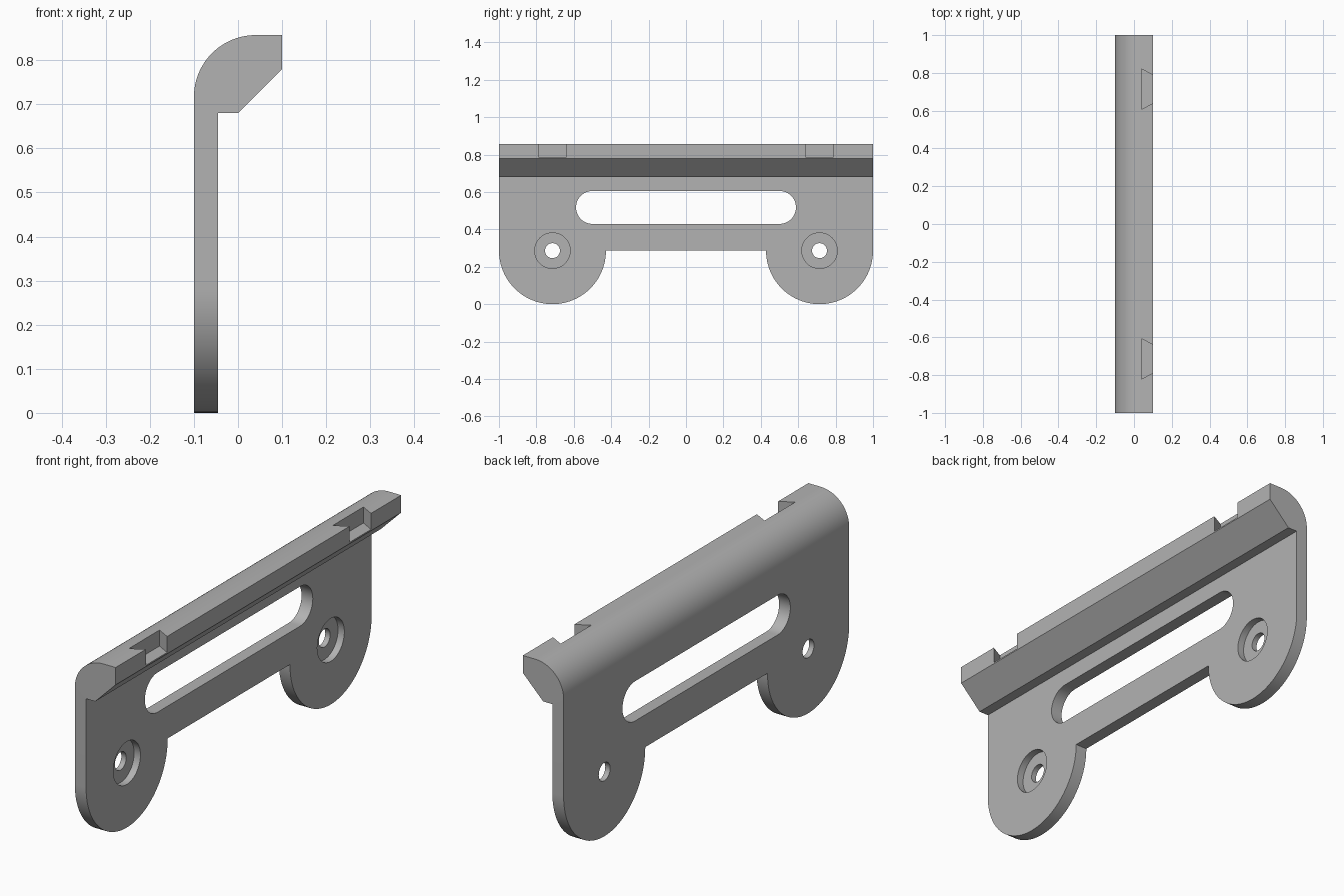
import bpy
import bmesh
from math import cos, sin, pi, radians
from mathutils import Vector

cube = bpy.data.objects.get("Cube")
if cube:
    bpy.data.objects.remove(cube, do_unlink=True)

grey = bpy.data.materials.new("plain grey")
grey.use_nodes = True
grey.diffuse_color = (0.45, 0.45, 0.45, 1)
grey.node_tree.nodes["Principled BSDF"].inputs["Base Color"].default_value = grey.diffuse_color


def arc(cu, cv, r, start, end, steps):
    """Points on a circular arc, angles in degrees."""
    angles = [radians(start + (end - start) * i / steps) for i in range(steps + 1)]
    return [(cu + r * cos(a), cv + r * sin(a)) for a in angles]


def prism(name, points, axis, low, high):
    """Extrude a flat outline along one axis, from low to high."""
    place = {"x": lambda u, v: (low, u, v),
             "y": lambda u, v: (u, low, v),
             "z": lambda u, v: (u, v, low)}[axis]
    shift = Vector([high - low if a == axis else 0 for a in "xyz"])
    bm = bmesh.new()
    face = bm.faces.new([bm.verts.new(place(u, v)) for u, v in points])
    new = bmesh.ops.extrude_face_region(bm, geom=[face])["geom"]
    bmesh.ops.translate(bm, vec=shift, verts=[g for g in new if isinstance(g, bmesh.types.BMVert)])
    bmesh.ops.recalc_face_normals(bm, faces=bm.faces)
    mesh = bpy.data.meshes.new(name)
    bm.to_mesh(mesh)
    bm.free()
    mesh.materials.append(grey)
    obj = bpy.data.objects.new(name, mesh)
    bpy.context.collection.objects.link(obj)
    return obj


def cut(target, cutter, operation="DIFFERENCE"):
    """Apply a boolean and discard the cutter."""
    cutter.hide_render = True
    mod = target.modifiers.new("cut", "BOOLEAN")
    mod.operation = operation
    mod.solver = "EXACT"
    mod.object = cutter
    bpy.ops.object.select_all(action="DESELECT")
    target.select_set(True)
    bpy.context.view_layer.objects.active = target
    bpy.ops.object.modifier_apply(modifier=mod.name)
    bpy.data.objects.remove(cutter, do_unlink=True)


# Thin plate and hooked top rail share one section
BACK, FACE, TOP = -0.1, -0.045, 0.857
section = [(BACK, -0.1), (FACE, -0.1), (FACE, 0.68), (0, 0.68), (0.1, 0.78), (0.1, TOP)]
section += arc(0.04, TOP - 0.14, 0.14, 90, 180, 24)
bracket = prism("bracket", section, "y", -1.1, 1.1)

# Side outline: square top, two round lobes below
LOBE_Y, LOBE_R = 0.714, 0.286
outline = [(1, 1.1), (-1, 1.1)]
outline += arc(-LOBE_Y, LOBE_R, LOBE_R, 180, 360, 48)
outline += arc(LOBE_Y, LOBE_R, LOBE_R, 180, 360, 48)
cut(bracket, prism("outline", outline, "x", -0.3, 0.3), "INTERSECT")

# Long round-ended slot
slot = arc(0.5, 0.517, 0.088, -90, 90, 24) + arc(-0.5, 0.517, 0.088, 90, 270, 24)
cut(bracket, prism("slot", slot, "x", -0.3, 0.3))

for side in (-1, 1):
    y = side * LOBE_Y
    # Screw hole with a wide flat recess on the rail side
    hole = arc(y, LOBE_R, 0.04, 0, 360, 32)[:-1]
    recess = arc(y, LOBE_R, 0.095, 0, 360, 48)[:-1]
    cut(bracket, prism("screw_hole", hole, "x", -0.3, 0.3))
    cut(bracket, prism("screw_recess", recess, "x", FACE - 0.031, 0.3))
    # Dovetail notch in the rail, widening inwards
    notch = [(0.04, y - 0.107), (0.12, y - 0.064), (0.12, y + 0.064), (0.04, y + 0.107)]
    cut(bracket, prism("notch", notch, "z", 0.786, 1.1))

bpy.ops.object.shade_smooth_by_angle(angle=radians(25))
